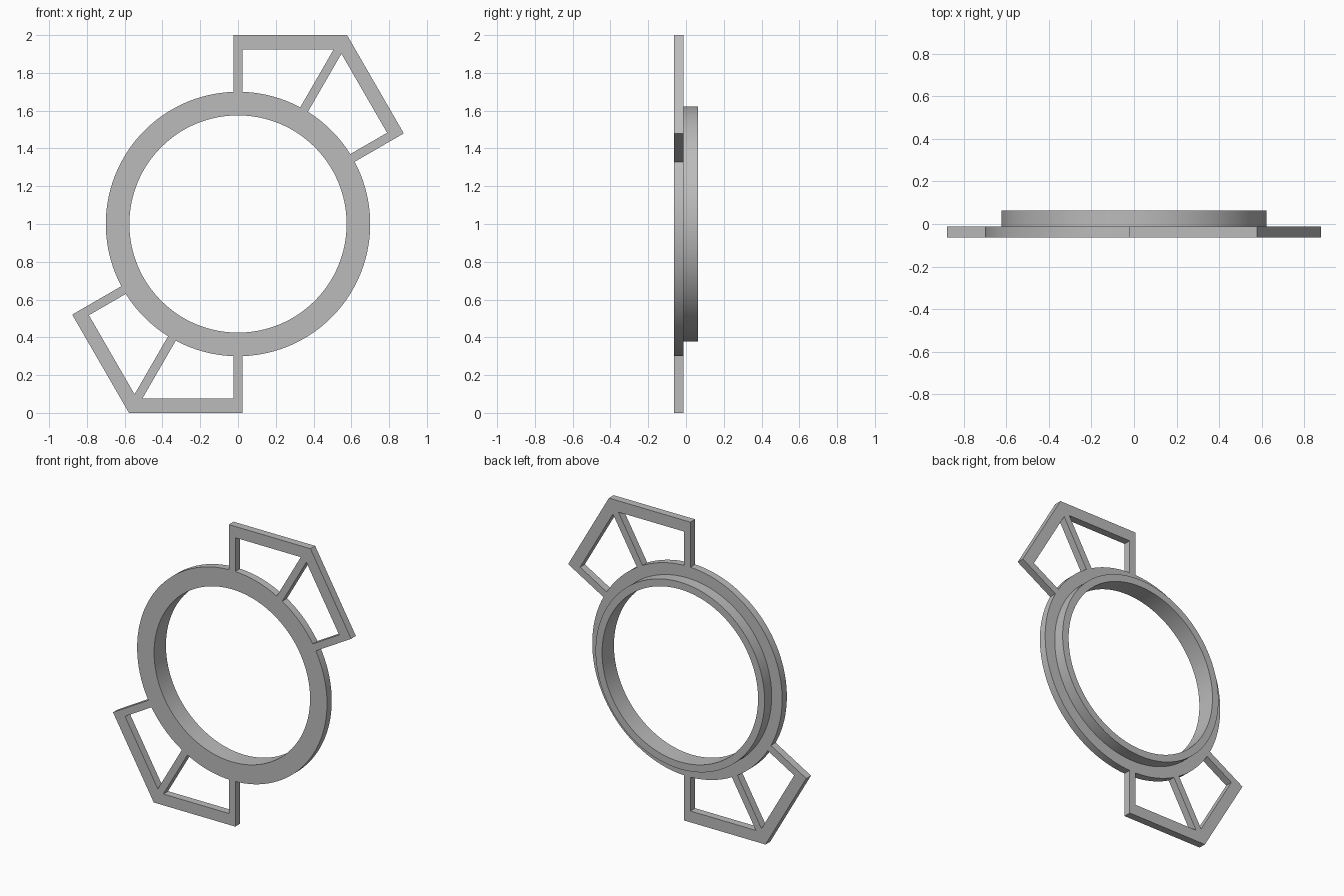
import bpy, bmesh
from math import sin, cos, tan, asin, atan2, hypot, radians, pi

if "Cube" in bpy.data.objects:
    bpy.data.objects.remove(bpy.data.objects["Cube"], do_unlink=True)

RING = 0.70       # flange radius
BORE = 0.575      # opening radius
COLLAR = 0.623    # rear collar radius
HALF = 0.0235     # half width of a spoke
RIM = 0.075       # width of the outer bars
SIXTH = pi / 3
EDGE = asin(HALF / RING)

grey = bpy.data.materials.new("plain_grey")
grey.use_nodes = True
grey.diffuse_color = (0.50, 0.50, 0.50, 1)
grey.node_tree.nodes["Principled BSDF"].inputs["Base Color"].default_value = (0.50, 0.50, 0.50, 1)


def arc(radius, start, end, steps):
    """Points clockwise from straight up."""
    angles = [start + (end - start) * i / steps for i in range(steps + 1)]
    return [(radius * sin(a), radius * cos(a)) for a in angles]


def circle(radius):
    return arc(radius, 0, 2 * pi, 128)[:-1]


def mirror(points):
    """Reflect across the middle spoke of the bracket."""
    out = []
    for x, y in points:
        a, r = SIXTH - atan2(x, y), hypot(x, y)
        out.append((r * sin(a), r * cos(a)))
    return out


def half_turn(points):
    return [(-x, -y) for x, y in points]


def plate(name, loops, thickness, y):
    """Fill an outline with holes, give it thickness and stand it upright."""
    curve = bpy.data.curves.new(name, "CURVE")
    curve.dimensions = "2D"
    curve.fill_mode = "BOTH"
    curve.extrude = thickness / 2
    for loop in loops:
        spline = curve.splines.new("POLY")
        spline.points.add(len(loop) - 1)
        for point, (px, py) in zip(spline.points, loop):
            point.co = (px, py, 0, 1)
        spline.use_cyclic_u = True
    obj = bpy.data.objects.new(name, curve)
    bpy.context.collection.objects.link(obj)
    bpy.ops.object.select_all(action="DESELECT")
    obj.select_set(True)
    bpy.context.view_layer.objects.active = obj
    obj.rotation_euler = (pi / 2, 0, 0)
    obj.location = (0, y, 1)
    bpy.ops.object.convert(target="MESH")
    bm = bmesh.new()
    bm.from_mesh(obj.data)
    bmesh.ops.remove_doubles(bm, verts=bm.verts, dist=0.0001)
    bmesh.ops.recalc_face_normals(bm, faces=bm.faces)
    bm.to_mesh(obj.data)
    bm.free()
    obj.data.materials.clear()
    obj.data.materials.append(grey)
    bpy.ops.object.shade_smooth_by_angle(angle=radians(30))


# Flange outline: one bracket and the free arc after it, then the same half turned
corner = (-HALF, 1)
half = (arc(RING, -EDGE, 0, 1)[:1] + [corner, (tan(SIXTH / 2), 1)]
        + mirror([corner]) + arc(RING, SIXTH + EDGE, pi - EDGE, 40)[:-1])
outline = half + half_turn(half)

# Openings between the spokes
top = 1 - RIM
along = (top - HALF * sin(SIXTH / 2)) / cos(SIXTH / 2)
tip = (along * sin(SIXTH / 2) - HALF * cos(SIXTH / 2), top)
bay = [(HALF, top), tip] + arc(RING, SIXTH / 2 - EDGE, EDGE, 10)
bays = [bay, mirror(bay)]
bays += [half_turn(b) for b in bays]

plate("flange_with_brackets", [outline, circle(BORE)] + bays, 0.05, -0.0375)
plate("rear_collar", [circle(COLLAR), circle(BORE)], 0.075, 0.025)
